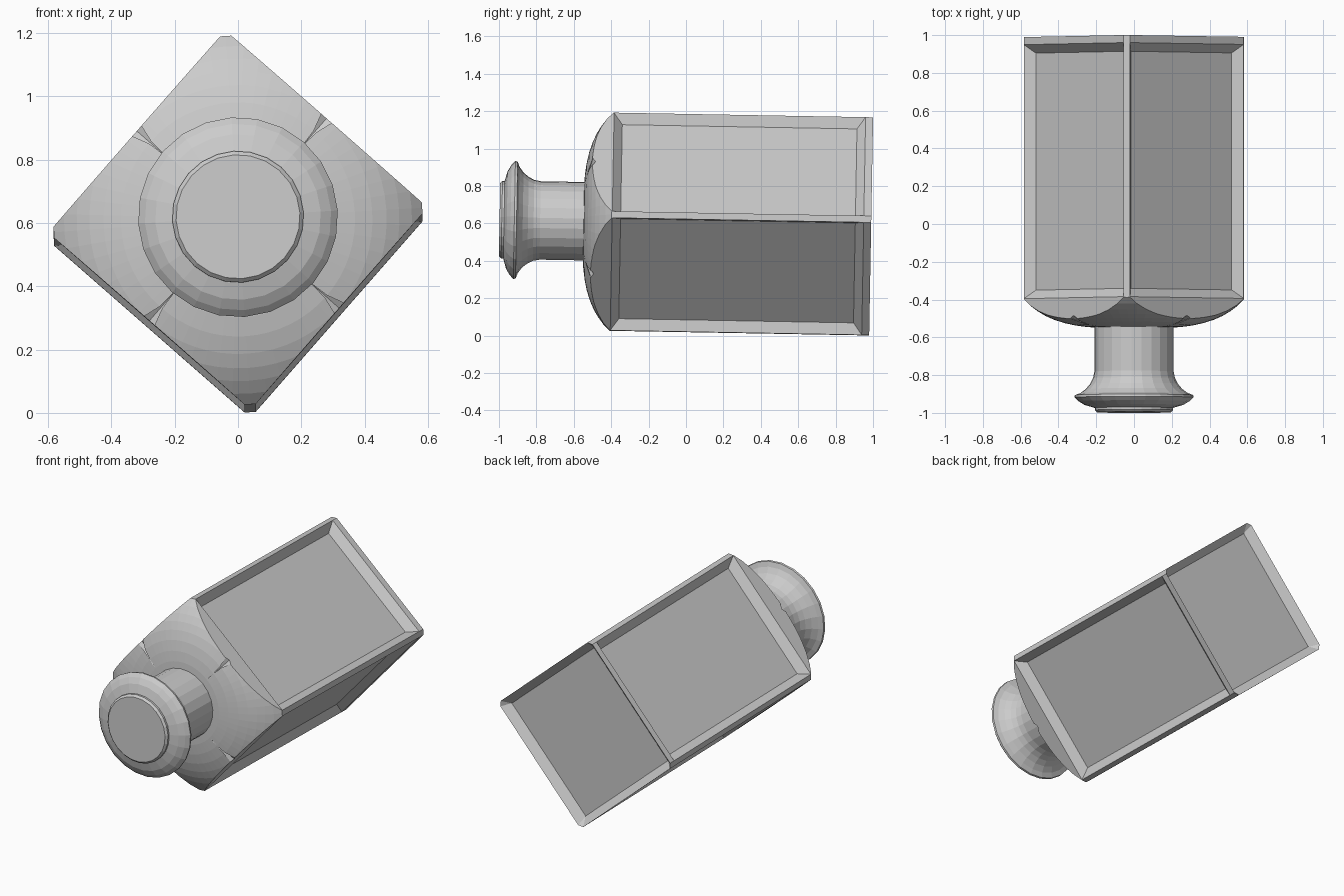
import bpy, bmesh
from math import radians, pi
from mathutils import Matrix, Vector

if "Cube" in bpy.data.objects:
    bpy.data.objects.remove(bpy.data.objects["Cube"], do_unlink=True)

HALF, FLAT = 0.425, 0.40      # half width of the body, half width of a side panel
PANEL = 0.045                 # inset and depth of the recessed panels
LAY_DOWN = (Matrix.Translation((0, 0, 0.602))
            @ Matrix.Rotation(radians(88.97), 4, 'X')
            @ Matrix.Rotation(radians(48.8), 4, 'Z'))


def make_object(name, bm):
    bmesh.ops.recalc_face_normals(bm, faces=bm.faces)
    mesh = bpy.data.meshes.new(name)
    bm.to_mesh(mesh)
    bm.free()
    obj = bpy.data.objects.new(name, mesh)
    bpy.context.collection.objects.link(obj)
    return obj


def lathe(name, profile, steps):
    bm = bmesh.new()
    verts = [bm.verts.new((r, 0, z)) for r, z in profile]
    edges = [bm.edges.new(pair) for pair in zip(verts, verts[1:])]
    bmesh.ops.spin(bm, geom=verts + edges, cent=(0, 0, 0), axis=(0, 0, 1),
                   angle=2 * pi, steps=steps)
    bmesh.ops.remove_doubles(bm, verts=bm.verts, dist=1e-4)
    return make_object(name, bm)


def carve(obj, cutter, operation):
    mod = obj.modifiers.new(operation.title(), 'BOOLEAN')
    mod.operation, mod.solver, mod.object = operation, 'EXACT', cutter
    bpy.context.view_layer.objects.active = obj
    bpy.ops.object.modifier_apply(modifier=mod.name)
    bpy.data.objects.remove(cutter, do_unlink=True)


# Square body with chamfered corners, stacked from rings
bm = bmesh.new()
outline = []
for k in range(4):
    turn = Matrix.Rotation(k * pi / 2, 3, 'Z')
    outline += [turn @ Vector((HALF, s * FLAT, 0)) for s in (-1, 1)]
rings = [[bm.verts.new((p.x, p.y, z)) for p in outline]
         for z in (-0.99, -0.95, 0.395, 0.60)]
panels = []
for level, (low, high) in enumerate(zip(rings, rings[1:])):
    for i in range(8):
        j = (i + 1) % 8
        face = bm.faces.new((low[i], low[j], high[j], high[i]))
        if level == 1 and i % 2 == 0:
            panels.append(face)
panels.append(bm.faces.new(rings[0][::-1]))
bm.faces.new(rings[-1])
bm.normal_update()

# Recessed side panels and base
bmesh.ops.inset_individual(bm, faces=panels, thickness=PANEL, depth=-PANEL,
                           use_even_offset=True)
body = make_object("bottle_body", bm)

# Domed shoulder trimmed to the square body
dome = lathe("shoulder_cutter", [
    (0, -1.2), (0.75, -1.2), (0.75, 0.22), (0.585, 0.397), (0.55, 0.432),
    (0.51, 0.462), (0.47, 0.486), (0.425, 0.506), (0.37, 0.524),
    (0.31, 0.537), (0.25, 0.545), (0.19, 0.548), (0, 0.548)], 64)
carve(body, dome, 'INTERSECT')

# Short tapered notch in the middle of each shoulder edge
bm = bmesh.new()
outer, inner = Vector((0.45, 0, 0.497)), Vector((0.26, 0, 0.545))
axis = inner - outer
aim = axis.to_track_quat('Z', 'Y').to_matrix().to_4x4()
for k in range(4):
    place = (Matrix.Rotation(k * pi / 2, 4, 'Z')
             @ Matrix.Translation((outer + inner) / 2) @ aim
             @ Matrix.Diagonal((0.5, 1, 1, 1)))
    if abs((aim @ Vector((1, 0, 0))).y) > 0.5:
        place = place @ Matrix.Diagonal((2, 0.5, 1, 1))
    bmesh.ops.create_cone(bm, cap_ends=True, segments=4, radius1=0.03,
                          radius2=0.002, depth=axis.length, matrix=place)
carve(body, make_object("notch_cutter", bm), 'DIFFERENCE')

# Neck with flared lip
neck = lathe("neck_and_lip", [
    (0, 0.50), (0.21, 0.50), (0.21, 0.78), (0.217, 0.815), (0.232, 0.845),
    (0.255, 0.873), (0.285, 0.895), (0.314, 0.906), (0.316, 0.918),
    (0.295, 0.938), (0.262, 0.958), (0.21, 0.973), (0, 0.973)], 24)

# Stopper in the mouth
stopper = lathe("stopper", [
    (0, 0.95), (0.208, 0.95), (0.208, 0.985), (0.196, 0.997), (0, 0.997)], 24)

for part in (body, neck, stopper):
    part.matrix_world = LAY_DOWN
